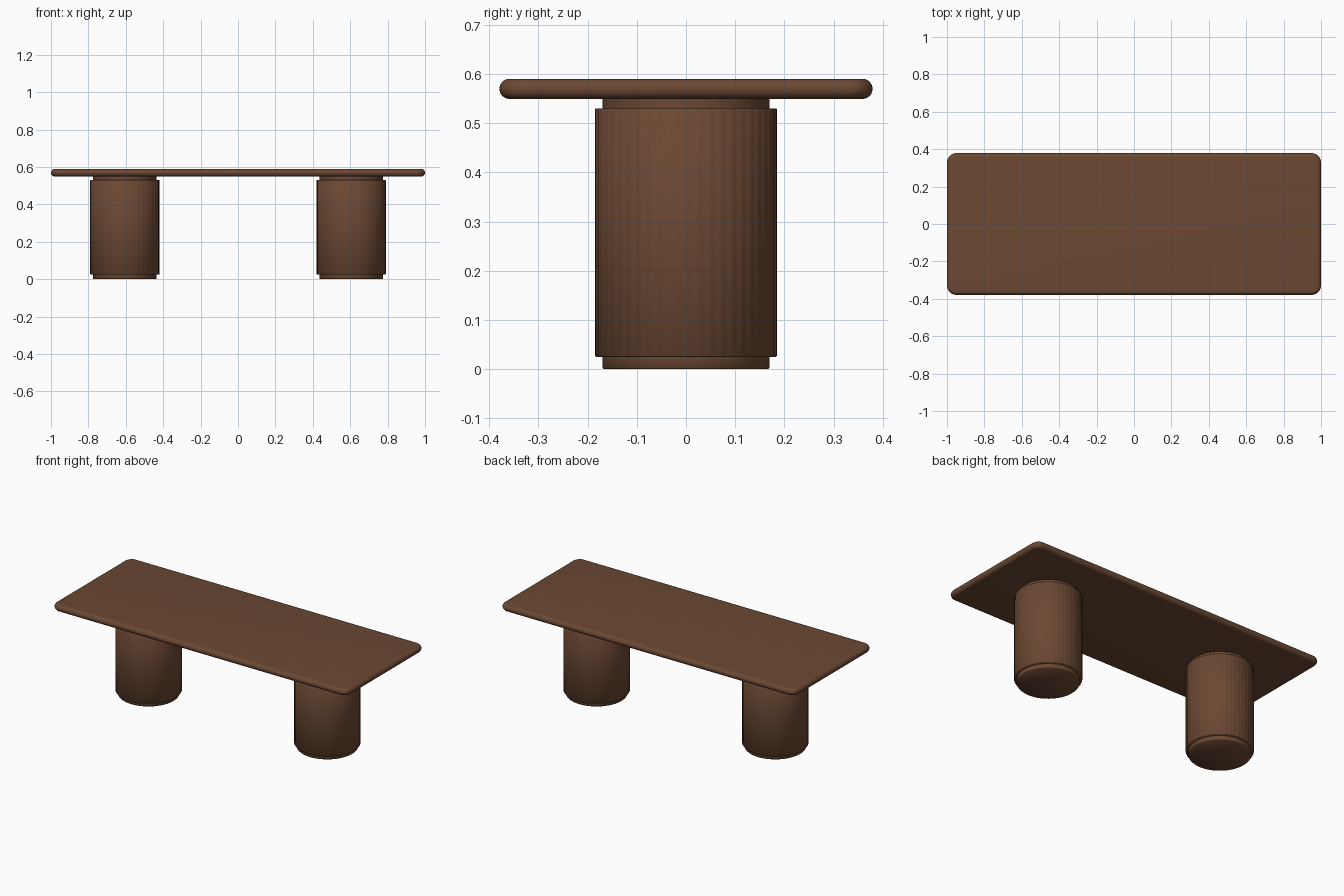
import bpy, bmesh, math

if "Cube" in bpy.data.objects:
    bpy.data.objects.remove(bpy.data.objects["Cube"])

wood = bpy.data.materials.new("walnut_brown")
wood.diffuse_color = (0.147, 0.065, 0.033, 1)
wood.use_nodes = True
wood.node_tree.nodes["Principled BSDF"].inputs["Base Color"].default_value = wood.diffuse_color


def loft(name, rings, angle):
    """Skin a stack of closed rings and cap both ends."""
    bm = bmesh.new()
    loops = [[bm.verts.new(p) for p in ring] for ring in rings]
    n = len(loops[0])
    for a, b in zip(loops, loops[1:]):
        for i in range(n):
            j = (i + 1) % n
            bm.faces.new((a[i], a[j], b[j], b[i]))
    bm.faces.new(loops[0][::-1])
    bm.faces.new(loops[-1])
    bmesh.ops.recalc_face_normals(bm, faces=bm.faces)
    mesh = bpy.data.meshes.new(name)
    bm.to_mesh(mesh)
    bm.free()
    mesh.materials.append(wood)
    obj = bpy.data.objects.new(name, mesh)
    bpy.context.collection.objects.link(obj)
    bpy.ops.object.select_all(action='DESELECT')
    obj.select_set(True)
    bpy.context.view_layer.objects.active = obj
    bpy.ops.object.shade_smooth_by_angle(angle=math.radians(angle))
    return obj


def rounded_rect(hx, hy, r, z, inset, steps=10):
    """Rounded rectangle outline, pulled inwards by inset."""
    pts = []
    corners = ((1, 1), (-1, 1), (-1, -1), (1, -1))
    for q, (sx, sy) in enumerate(corners):
        for k in range(steps + 1):
            a = math.pi / 2 * (q + k / steps)
            pts.append((sx * (hx - r) + (r - inset) * math.cos(a),
                        sy * (hy - r) + (r - inset) * math.sin(a), z))
    return pts


def circle(x, r, z, n=192, flutes=0, depth=0.0):
    """Circle outline, optionally with shallow flutes cut into it."""
    pts = []
    for i in range(n):
        a = 2 * math.pi * i / n
        rr = r - depth * (0.5 - 0.5 * math.cos(flutes * a))
        pts.append((x + rr * math.cos(a), rr * math.sin(a), z))
    return pts


# Tabletop with a full bullnose edge
Z0, Z1 = 0.549, 0.59
bull = (Z1 - Z0) / 2
layers = []
for k in range(13):
    t = -math.pi / 2 + math.pi * k / 12
    layers.append(rounded_rect(1.0, 0.379, 0.05, (Z0 + Z1) / 2 + bull * math.sin(t),
                               bull * (1 - math.cos(t))))
loft("tabletop", layers, 40)

# Two drum legs: recessed foot, finely fluted body, recessed neck
for side, x in (("left", -0.605), ("right", 0.605)):
    loft(side + "_foot", [circle(x, r, z, 96) for r, z in
                          ((0.167, 0.0), (0.17, 0.003), (0.17, 0.027))], 50)
    loft(side + "_drum", [circle(x, r, z, 192, 48, 0.0015) for r, z in
                          ((0.183, 0.025), (0.185, 0.027), (0.185, 0.528), (0.183, 0.53))], 50)
    loft(side + "_neck", [circle(x, 0.17, z, 96) for z in (0.528, 0.551)], 50)
